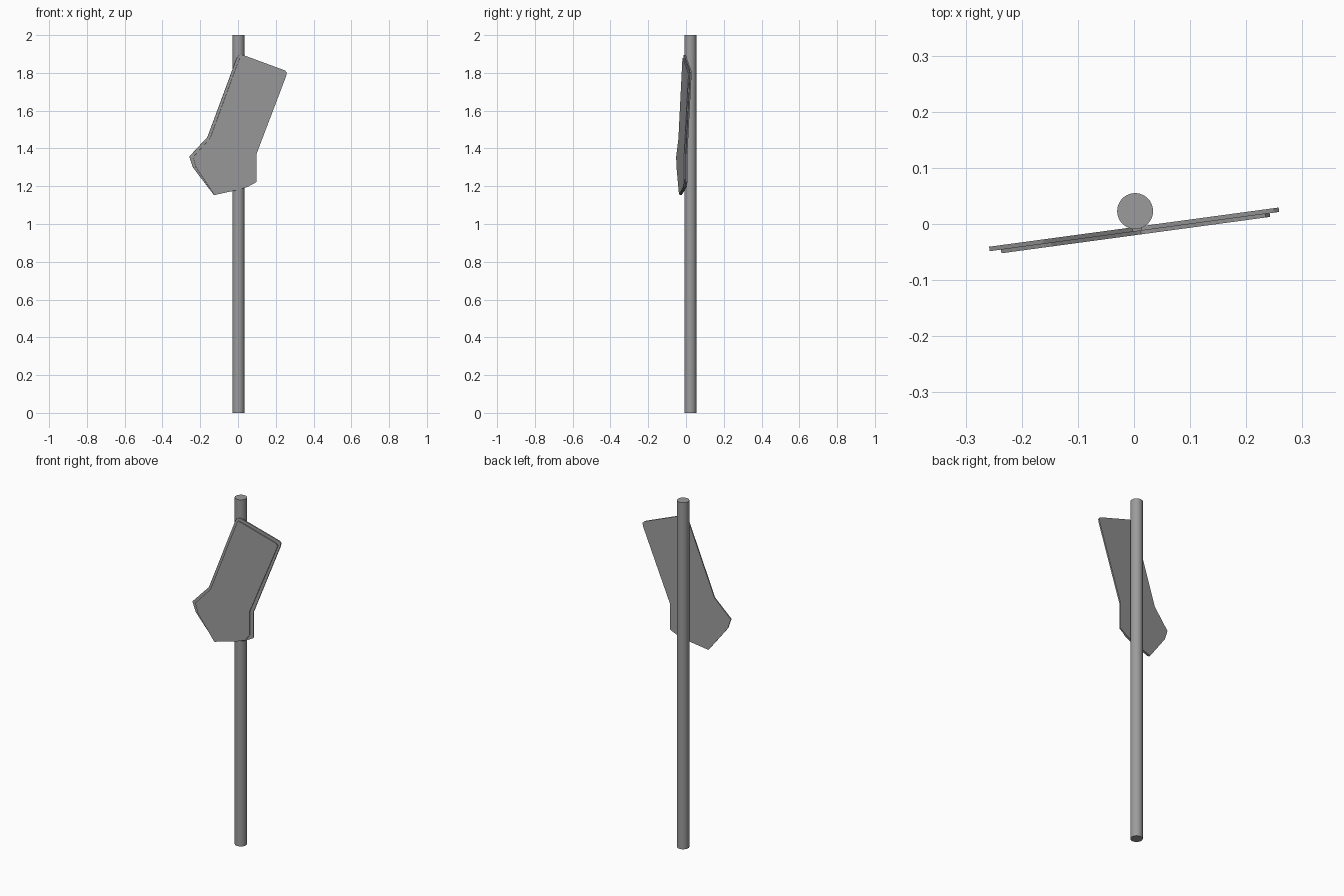
import bpy, bmesh, math
from mathutils import Vector

cube = bpy.data.objects.get("Cube")
if cube:
    bpy.data.objects.remove(cube, do_unlink=True)

grey = bpy.data.materials.new("plain grey")
grey.use_nodes = True
colour = (0.33, 0.33, 0.33, 1)
grey.diffuse_color = colour
grey.node_tree.nodes["Principled BSDF"].inputs["Base Color"].default_value = colour

TURN = math.atan(0.07 / 0.517)


def plate(name, outline, front, back):
    """Extrude an x-z outline between two depths, turned about the vertical axis."""
    bm = bmesh.new()
    verts = [bm.verts.new((x / math.cos(TURN), front, z)) for x, z in outline]
    face = bm.faces.new(verts)
    extruded = bmesh.ops.extrude_face_region(bm, geom=[face])["geom"]
    moved = [v for v in extruded if isinstance(v, bmesh.types.BMVert)]
    bmesh.ops.translate(bm, verts=moved, vec=Vector((0, back - front, 0)))
    bmesh.ops.recalc_face_normals(bm, faces=bm.faces)
    mesh = bpy.data.meshes.new(name)
    bm.to_mesh(mesh)
    bm.free()
    mesh.materials.append(grey)
    obj = bpy.data.objects.new(name, mesh)
    obj.rotation_euler.z = TURN
    bpy.context.collection.objects.link(obj)
    return obj


# Round post
bpy.ops.mesh.primitive_cylinder_add(vertices=48, radius=0.032, depth=2,
                                    location=(0.002, 0.023, 1))
post = bpy.context.object
post.name = "post"
post.data.materials.append(grey)
bpy.ops.object.shade_smooth_by_angle(angle=math.radians(40))

# Backing board with the full outline
board = [(-0.012, 1.868), (-0.004, 1.887), (0.012, 1.896), (0.03, 1.893),
         (0.247, 1.813), (0.257, 1.802), (0.252, 1.78),
         (0.096, 1.37), (0.096, 1.222), (0.05, 1.197), (0.005, 1.182),
         (-0.128, 1.153), (-0.24, 1.30), (-0.259, 1.357), (-0.163, 1.46)]
plate("backing_board", board, -0.0135, -0.0055)

# Slightly smaller raised panel on the front
panel = [(0.0, 1.862), (0.01, 1.88), (0.028, 1.876), (0.232, 1.8),
         (0.24, 1.787), (0.236, 1.772), (0.076, 1.37), (0.076, 1.235),
         (0.05, 1.202), (0.005, 1.186), (-0.128, 1.155), (-0.225, 1.30),
         (-0.239, 1.355), (-0.15, 1.453)]
plate("front_panel", panel, -0.02, -0.0135)
